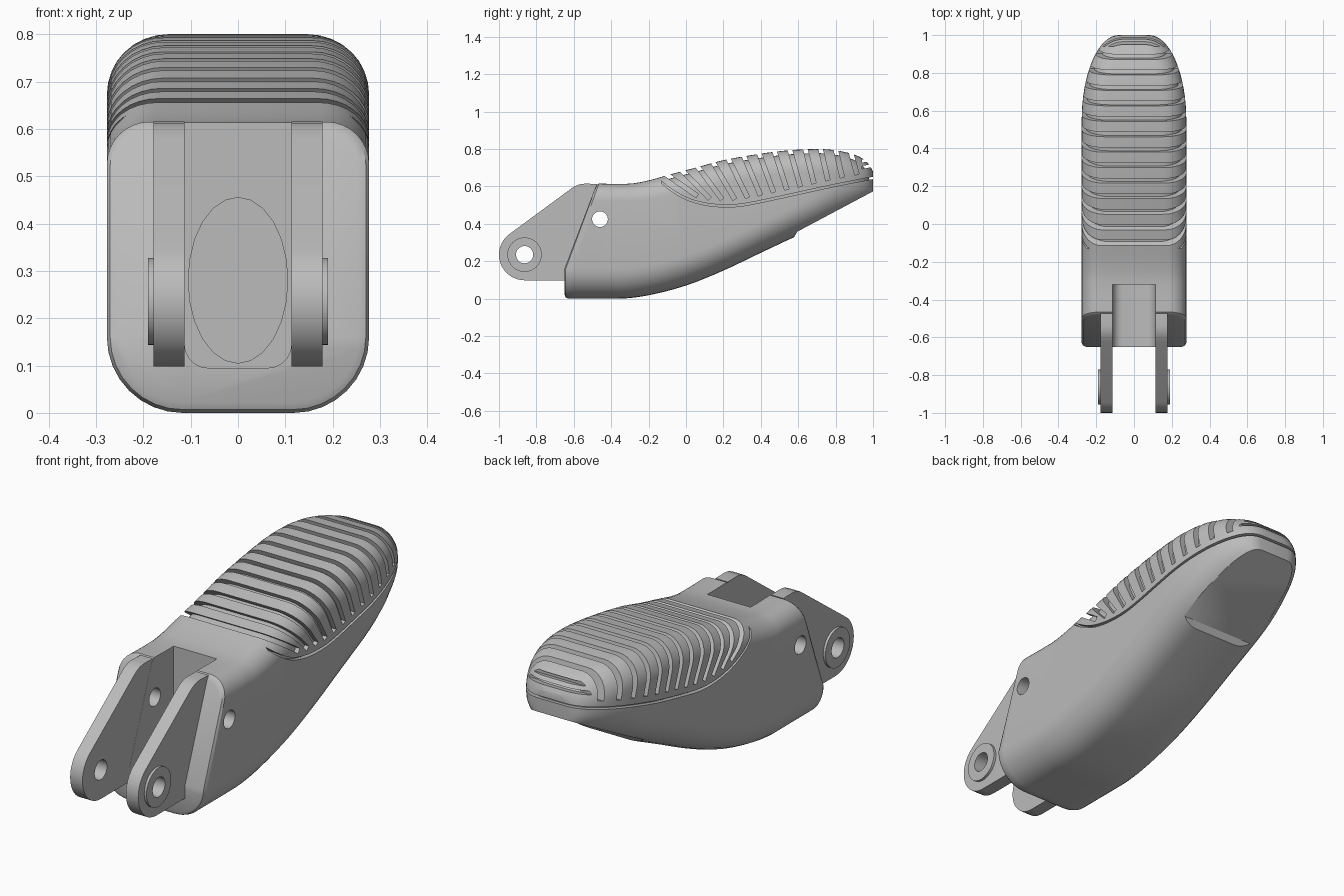
import bpy, bmesh, math
from mathutils import Vector, Matrix

if "Cube" in bpy.data.objects:
    bpy.data.objects.remove(bpy.data.objects["Cube"], do_unlink=True)

grey = bpy.data.materials.new("plain_grey")
grey.use_nodes = True
grey.diffuse_color = (0.5, 0.5, 0.5, 1)
grey.node_tree.nodes["Principled BSDF"].inputs["Base Color"].default_value = (0.5, 0.5, 0.5, 1)


def finish(name, bm):
    bmesh.ops.recalc_face_normals(bm, faces=bm.faces)
    mesh = bpy.data.meshes.new(name)
    bm.to_mesh(mesh)
    bm.free()
    mesh.materials.append(grey)
    ob = bpy.data.objects.new(name, mesh)
    bpy.context.collection.objects.link(ob)
    return ob


def activate(ob):
    bpy.ops.object.select_all(action='DESELECT')
    ob.select_set(True)
    bpy.context.view_layer.objects.active = ob


def cut(ob, tool, keep=False):
    activate(ob)
    mod = ob.modifiers.new("cut", 'BOOLEAN')
    mod.operation, mod.solver, mod.object = 'DIFFERENCE', 'EXACT', tool
    bpy.ops.object.modifier_apply(modifier=mod.name)
    if not keep:
        bpy.data.objects.remove(tool, do_unlink=True)


def smooth(ob):
    activate(ob)
    bpy.ops.object.shade_smooth_by_angle(angle=math.radians(30))


def add_prism(bm, outline, x0, x1):
    """Extrude a side outline of (y, z) points from x0 to x1."""
    a, b = ([bm.verts.new((x, y, z)) for y, z in outline] for x in (x0, x1))
    bm.faces.new(a)
    bm.faces.new(b[::-1])
    for i in range(len(a)):
        j = (i + 1) % len(a)
        bm.faces.new((a[i], a[j], b[j], b[i]))


def prism(name, outline, x0, x1):
    bm = bmesh.new()
    add_prism(bm, outline, x0, x1)
    return finish(name, bm)


def disc(y, z, r, n=32):
    return [(y + r * math.cos(k * math.tau / n), z + r * math.sin(k * math.tau / n)) for k in range(n)]


def curve(keys):
    """Smooth function through the key points."""
    def slope(i):
        a, b = keys[max(i - 1, 0)], keys[min(i + 1, len(keys) - 1)]
        return (b[1] - a[1]) / (b[0] - a[0])

    def f(v):
        v = min(max(v, keys[0][0]), keys[-1][0])
        i = max(k for k in range(len(keys) - 1) if keys[k][0] <= v)
        (p, a), (q, b) = keys[i], keys[i + 1]
        h, t = q - p, (v - p) / (q - p)
        u = 1 - t
        return a * u * u * (1 + 2 * t) + b * t * t * (3 - 2 * t) + h * t * u * (u * slope(i) - t * slope(i + 1))
    return f


top = curve([(-.65, .615), (-.3, .615), (-.2, .632), (-.1, .66), (.05, .70), (.2, .74), (.4, .775),
             (.55, .793), (.7, .8), (.8, .793), (.9, .77), (.95, .745), (.98, .715), (1, .68)])
bottom = curve([(-.65, 0), (-.35, 0), (-.2, .018), (0, .07), (.2, .15), (.4, .245), (.57, .325),
                (.8, .43), (1, .54)])
grip_edge = curve([(-.16, .665), (-.1, .61), (0, .55), (.1, .52), (.2, .51), (.3, .515), (.5, .555),
                   (.75, .61), (1, .66)])
FRONT, BEND, ROUND = -.65, -.3, .55   # front face, end of slanted zone, start of rounded tail


def half_width(y):
    t = max(0, (y - ROUND) / (1 - ROUND))
    return .08 + .197 * math.sqrt(max(0, 1 - t * t))


def loft(name, d=0):
    """Rounded-rectangle sections along y, shrunk inwards by d."""
    n = 8
    stations = [(FRONT, .022), (FRONT + .007, .007), (FRONT + .022, 0)]
    stations += [(-.6 + 1.15 * k / 36, 0) for k in range(36)]
    stations += [(ROUND + .45 * math.sin(k / 16 * math.pi / 2), 0) for k in range(17)]
    bm = bmesh.new()
    rings = []
    for y, inset in stations:
        e = d + inset
        w, lo, hi = half_width(y) - e, max(0, bottom(y)) + e, top(y) - e
        blend = min(max((y + .35) / .4, 0), 1)
        limit = min(.45 * (hi - lo), .95 * w)
        rb, rt = min(.16 - inset, limit), min(.09 + .03 * blend - inset * .8, limit)
        ring = []
        for sx, sz, r, start in ((1, -1, rb, -90), (1, 1, rt, 0), (-1, 1, rt, 90), (-1, -1, rb, 180)):
            cx, cz = sx * (w - r), (hi - r if sz > 0 else lo + r)
            for k in range(n + 1):
                a = math.radians(start + 90 * k / n)
                z = cz + r * math.sin(a)
                yy = y
                if y < BEND:      # lean the front face backwards above its fold
                    f = FRONT + .38 * max(0, z - .16)
                    yy = f + (y - FRONT) / (BEND - FRONT) * (BEND - f)
                elif y > ROUND:
                    yy = ROUND + (y - ROUND) * (1 - d / (1 - ROUND))
                ring.append(bm.verts.new((cx + r * math.cos(a), yy, z)))
        rings.append(ring)
    for a, b in zip(rings, rings[1:]):
        for i in range(len(a)):
            j = (i + 1) % len(a)
            bm.faces.new((a[i], a[j], b[j], b[i]))
    f, m = rings[0], n + 1
    bm.faces.new(f[:m] + f[3 * m:])
    bm.faces.new(f[n:3 * m + 1])
    bm.faces.new(rings[-1])
    return finish(name, bm)


body = loft("handle_body")

# Flat facet under the tail
cut(body, prism("facet_cutter", [(.55, .28), (.595, .358), (1.05, .6), (1.2, .5), (1.2, .1), (.55, .1)], -.5, .5))

# Grip grooves: tilted slabs that only reach a little below the skin
bm = bmesh.new()
count = 13
for i in range(count):
    y0 = -.1 + .082 * i
    y1 = y0 + .03 + .13 * (1 - i / (count - 1)) ** 1.5
    a, b = Vector((y0, top(y0))), Vector((y1, grip_edge(y1) + .02))
    along = (b - a).normalized()
    side = Vector((-along.y, along.x)) * .012
    a -= along * .08
    add_prism(bm, [a - side, b - side, b + side, a + side], -.4, .4)
for z in (.693, .727):
    add_prism(bm, [(.94, z), (1.1, z + .03), (1.1, z + .046), (.94, z + .016)], -.4, .4)
# Seam line following the lower edge of the grip
ys = [-.13 + 1.23 * k / 40 for k in range(41)]
add_prism(bm, [(y, grip_edge(y) - .02) for y in ys] + [(y, grip_edge(y) - .008) for y in reversed(ys)], -.4, .4)
grooves = finish("groove_cutter", bm)
cut(grooves, loft("inner_core", .022))
cut(body, grooves)

# Front slot with rounded floor corners, and the oval pocket in its back wall
bm = bmesh.new()
bmesh.ops.create_cube(bm, size=1, matrix=Matrix.Translation((0, -.66, .595)) @ Matrix.Diagonal((.226, .68, 1, 1)))
floor_edges = [e for e in bm.edges if all(v.co.z < .2 for v in e.verts)
               and abs(e.verts[0].co.y - e.verts[1].co.y) > .1]
bmesh.ops.bevel(bm, geom=floor_edges, offset=.05, segments=5, profile=.5, affect='EDGES')
cut(body, finish("slot_cutter", bm))
bm = bmesh.new()
bmesh.ops.create_cone(bm, cap_ends=True, segments=24, radius1=1, radius2=1, depth=.12,
                      matrix=Matrix.Translation((0, -.31, .28)) @ Matrix.Diagonal((.105, 1, .175, 1))
                      @ Matrix.Rotation(math.pi / 2, 4, 'X'))
cut(body, finish("pocket_cutter", bm))

# Cross pin hole
cut(body, prism("pin_cutter", disc(-.46, .425, .042), -.5, .5))
smooth(body)

# Hinge arms with a raised boss around each hole
py, pz, pr = -.863, .235, .137
outline = [(py + pr * math.cos(math.radians(a)), pz + pr * math.sin(math.radians(a))) for a in range(270, 125, -9)]
outline += [(-.625, .58), (-.6, .598), (-.57, .611), (-.54, .615), (-.475, .613), (-.6, pz - pr)]
for name, s in (("left", 1), ("right", -1)):
    arm = prism(name + "_hinge_arm", outline, s * .1135, s * .178)
    boss = prism(name + "_hinge_boss", disc(py, pz, .092), s * .17, s * .19)
    hole = prism("hole_cutter", disc(py, pz, .046), -.5, .5)
    cut(arm, hole, keep=True)
    cut(boss, hole)
    smooth(arm)
    smooth(boss)
